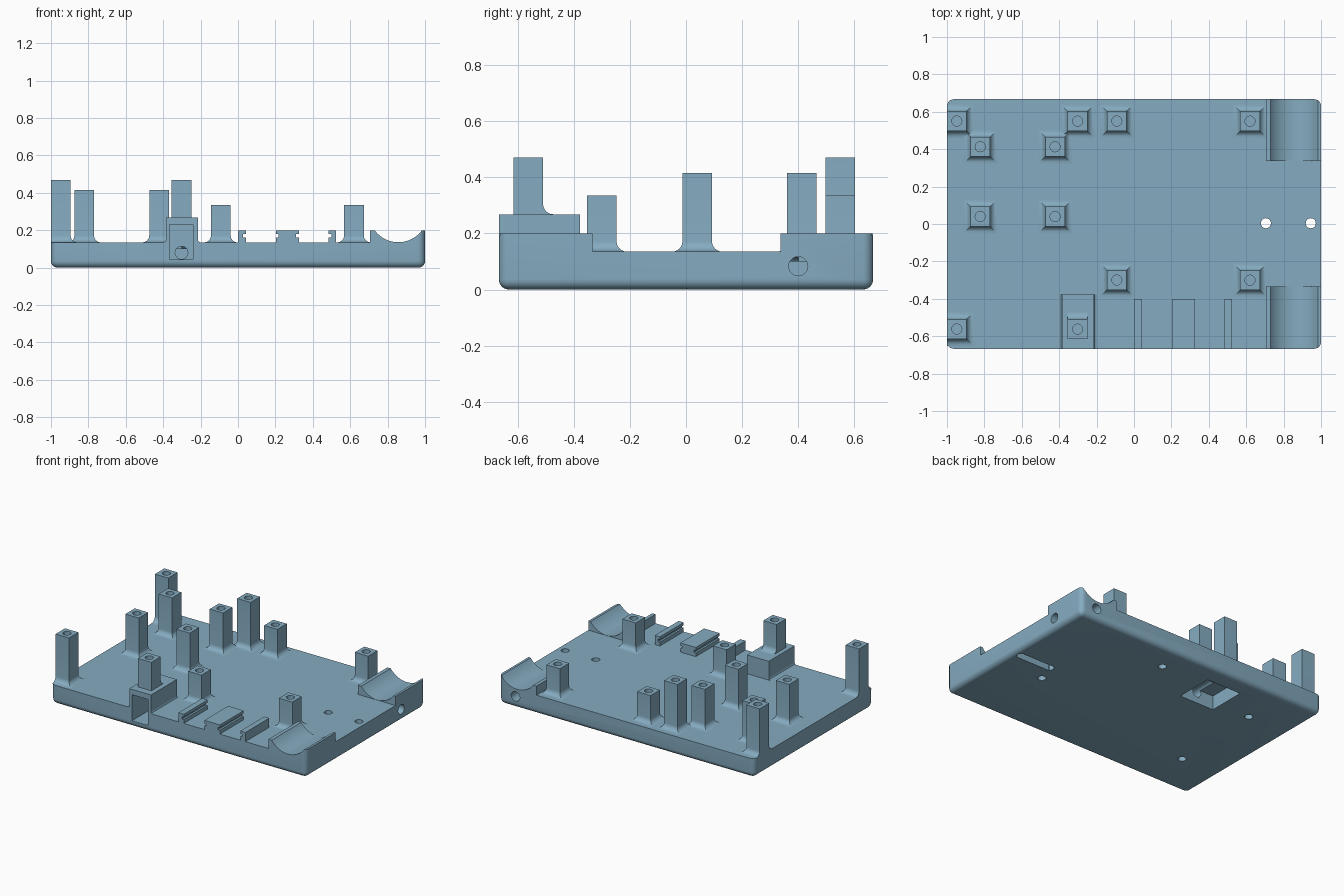
import bpy, bmesh, math
from mathutils import Matrix

if "Cube" in bpy.data.objects:
    bpy.data.objects.remove(bpy.data.objects["Cube"])

blue = bpy.data.materials.new("steel_blue")
blue.diffuse_color = (0.235, 0.41, 0.53, 1)
blue.use_nodes = True
blue.node_tree.nodes["Principled BSDF"].inputs["Base Color"].default_value = blue.diffuse_color
FLOOR, D = 0.135, 0.667          # plate top height, half depth


def finish(bm, name):
    bmesh.ops.recalc_face_normals(bm, faces=bm.faces)
    me = bpy.data.meshes.new(name)
    bm.to_mesh(me)
    bm.free()
    me.materials.append(blue)
    ob = bpy.data.objects.new(name, me)
    bpy.context.collection.objects.link(ob)
    return ob


def box(name, x0, x1, y0, y1, z0, z1):
    bm = bmesh.new()
    bmesh.ops.create_cube(bm, size=1)
    for v in bm.verts:
        v.co = [lo + (c + 0.5) * (hi - lo) for c, lo, hi in
                zip(v.co, (x0, y0, z0), (x1, y1, z1))]
    return finish(bm, name)


def rod(name, start, length, r, axis, sides=24):
    """Cylinder from a start point along +x, +y or +z."""
    bm = bmesh.new()
    bmesh.ops.create_cone(bm, cap_ends=True, segments=sides, radius1=r, radius2=r, depth=length)
    turn = {"x": Matrix.Rotation(math.pi / 2, 4, 'Y'),
            "y": Matrix.Rotation(-math.pi / 2, 4, 'X'), "z": Matrix()}[axis]
    m = Matrix.Translation(start) @ turn @ Matrix.Translation((0, 0, length / 2))
    bmesh.ops.transform(bm, matrix=m, verts=bm.verts)
    return finish(bm, name)


def prism(name, pts, y0, y1):
    """XZ outline extruded along y."""
    bm = bmesh.new()
    f = bm.faces.new([bm.verts.new((x, y0, z)) for x, z in pts])
    g = bmesh.ops.extrude_face_region(bm, geom=[f])["geom"]
    bmesh.ops.translate(bm, vec=(0, y1 - y0, 0),
                        verts=[e for e in g if isinstance(e, bmesh.types.BMVert)])
    return finish(bm, name)


def cut(ob, cutters):
    bpy.context.view_layer.objects.active = ob
    for c in cutters:
        m = ob.modifiers.new("cut", 'BOOLEAN')
        m.operation, m.solver, m.object = 'DIFFERENCE', 'EXACT', c
        bpy.ops.object.modifier_apply(modifier=m.name)
        bpy.data.objects.remove(c)


def smooth(ob):
    bpy.ops.object.select_all(action='DESELECT')
    ob.select_set(True)
    bpy.context.view_layer.objects.active = ob
    bpy.ops.object.shade_smooth_by_angle(angle=math.radians(30))


def post(name, x, y, z0, z1, flare=(1, 1, 1, 1), h=0.0525, r=0.037):
    """Square standoff with a concave foot and a screw hole; flare sides: -x +x -y +y."""
    rings = [(r, z0 - 0.005)]
    for i in range(7):
        a = i / 6 * math.pi / 2
        rings.append((r * (1 - math.sin(a)), z0 + r * (1 - math.cos(a))))
    rings.append((0, z1))
    bm = bmesh.new()
    loops = []
    for o, z in rings:
        xa, xb = max(-1, x - h - o * flare[0]), x + h + o * flare[1]
        ya, yb = y - h - o * flare[2], y + h + o * flare[3]
        loops.append([bm.verts.new(p) for p in
                      ((xa, ya, z), (xb, ya, z), (xb, yb, z), (xa, yb, z))])
    for a, b in zip(loops, loops[1:]):
        for i in range(4):
            j = (i + 1) % 4
            bm.faces.new((a[i], a[j], b[j], b[i]))
    bm.faces.new(loops[0])
    bm.faces.new(loops[-1])
    bmesh.ops.remove_doubles(bm, verts=bm.verts, dist=1e-5)
    ob = finish(bm, name)
    cut(ob, [rod("hole", (x, y, z1 - 0.1), 0.2, 0.027, "z", 20)])
    smooth(ob)


# Base plate: rounded bottom and corners, cradles left standing on the right
base = box("base_plate", -1, 1, -D, D, 0, 0.2)
bm = bmesh.new()
bm.from_mesh(base.data)
edges = [e for e in bm.edges if min(v.co.z for v in e.verts) < 0.01]
bmesh.ops.bevel(bm, geom=edges, offset=0.036, segments=6, profile=0.5, affect='EDGES')
bm.to_mesh(base.data)
bm.free()
R = 0.157
cut(base, [
    box("floor_cut", -1.1, 0.705, -1, 1, FLOOR, 0.4),
    box("gap_cut", 0.6, 1.1, -0.334, 0.336, FLOOR, 0.4),
    rod("cradle_cut", (0.857, -1, FLOOR + R + 0.001), 2, R, "y", 64),
    # cable pocket, underside recess and the tunnels that join them
    box("cable_pocket", -0.365, -0.24, -1, -0.45, 0.045, 0.23),
    box("underside_recess", -0.435, -0.165, 0.265, 0.535, -0.1, 0.1),
    rod("long_tunnel", (-0.3, 0.4, 0.083), 2, 0.034, "x"),
    rod("cross_tunnel", (-0.302, -0.5, 0.08), 0.9, 0.034, "y"),
    rod("back_tunnel", (0.87, 0.4, 0.083), 0.5, 0.034, "y"),
    # tie slot with its two through holes
    box("tie_slot", 0.69, 0.96, -0.025, 0.03, -0.1, 0.05),
    rod("tie_hole", (0.705, 0.004, -0.1), 0.5, 0.027, "z"),
    rod("tie_hole", (0.945, 0.004, -0.1), 0.5, 0.027, "z"),
] + [rod("foot_hole", (x, y, -0.1), 0.18, 0.027, "z", 20) for x, y in
     ((0.66, -0.13), (0.165, 0.478), (-0.67, 0.34), (-0.69, -0.345))])
smooth(base)

# Cable block on the front edge
block = box("cable_block", -0.385, -0.215, -D, -0.377, FLOOR - 0.005, 0.268)
cut(block, [box("cable_pocket", -0.365, -0.24, -1, -0.45, 0.045, 0.23)])
for s, x in ((-1, -0.385), (1, -0.215)):
    prism("block_fillet", [(x, FLOOR), (x + s * 0.014, FLOOR),
                           (x + s * 0.004, FLOOR + 0.005), (x, FLOOR + 0.014)], -D, -0.377)

# Slotted rails that hold a board edge
def rail(name, x0, x1, left, right):
    n = 0.014
    pts = [(x0, 0.13), (x1, 0.13)]
    if right:
        pts += [(x1, 0.162), (x1 - n, 0.162), (x1 - n, 0.18), (x1, 0.18)]
    pts += [(x1, 0.2), (x0, 0.2)]
    if left:
        pts += [(x0, 0.18), (x0 + n, 0.18), (x0 + n, 0.162), (x0, 0.162)]
    prism(name, pts, -D, -0.4)


rail("left_rail", 0.0, 0.042, False, True)
rail("middle_rail", 0.203, 0.325, True, True)
rail("right_rail", 0.485, 0.525, True, False)

# Standoffs in three heights
for z, spots in (
        (0.47, ((-0.9475, 0.55), (-0.9475, -0.562), (-0.302, 0.55))),
        (0.415, ((-0.822, 0.413), (-0.422, 0.413), (-0.822, 0.04), (-0.422, 0.04))),
        (0.335, ((-0.092, 0.55), (0.62, 0.55), (-0.092, -0.3), (0.62, -0.3)))):
    for x, y in spots:
        post("standoff", x, y, FLOOR, z)
post("block_standoff", -0.302, -0.562, 0.268, 0.47, (0, 0, 0, 1))
